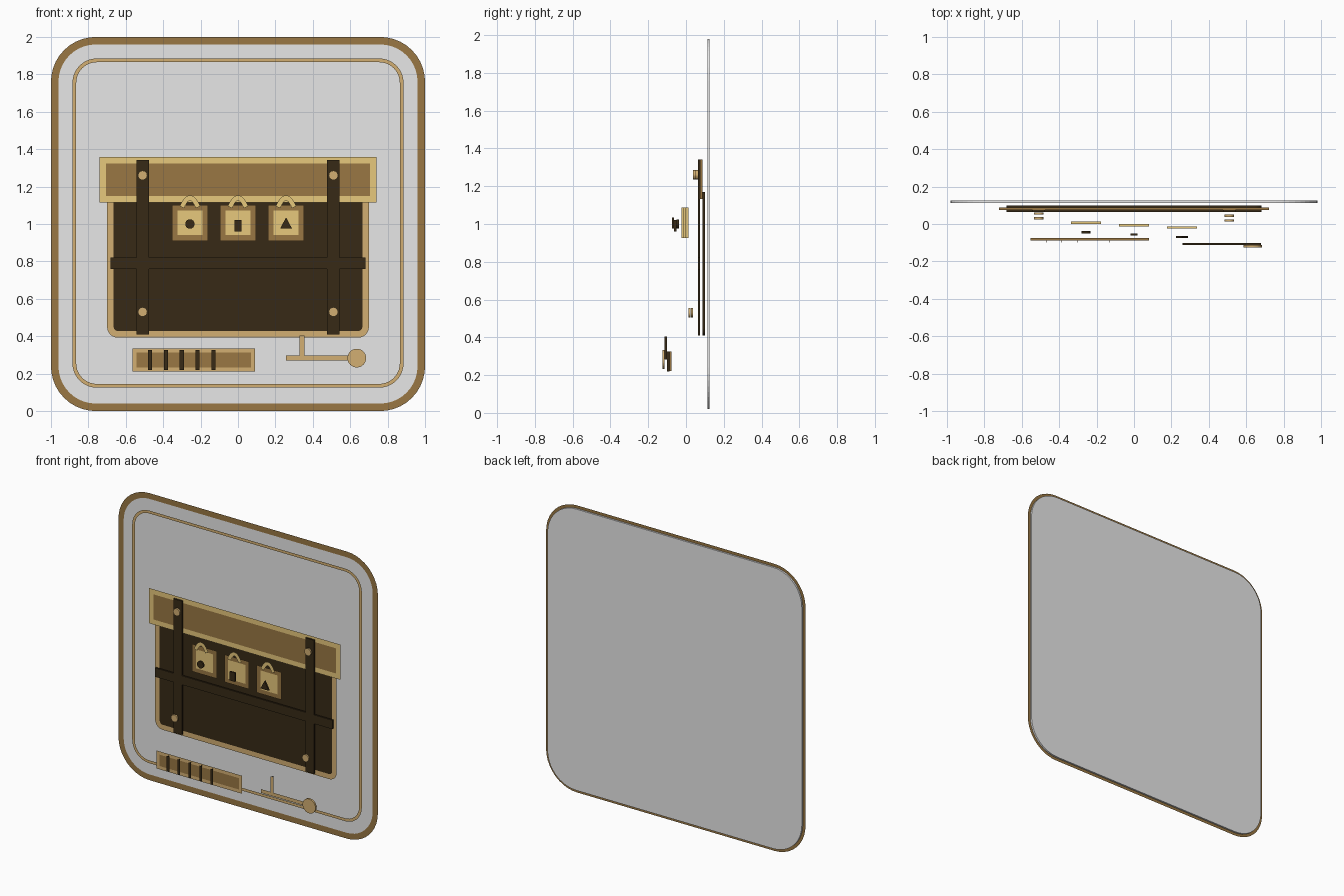
import bpy, bmesh, math

cube = bpy.data.objects.get("Cube")
if cube:
    bpy.data.objects.remove(cube)

THICK = 0.012


def material(name, rgb):
    m = bpy.data.materials.new(name)
    m.use_nodes = True
    m.diffuse_color = (*rgb, 1)
    m.node_tree.nodes["Principled BSDF"].inputs["Base Color"].default_value = (*rgb, 1)
    return m


GREY = material("panel grey", (0.8, 0.8, 0.8))
BROWN = material("leather brown", (0.32, 0.185, 0.056))
TAN = material("brass tan", (0.65, 0.43, 0.17))
GOLD = material("pale gold", (0.87, 0.63, 0.22))
DARK = material("dark brown", (0.038, 0.023, 0.008))


def layer(k):
    """Centre depth of the k-th layer, counted from the back panel."""
    return 0.119 - 0.01253 * k


def finish(name, bm, mat):
    me = bpy.data.meshes.new(name)
    bm.to_mesh(me)
    bm.free()
    me.materials.append(mat)
    ob = bpy.data.objects.new(name, me)
    bpy.context.collection.objects.link(ob)


def plate(name, pts, k, mat):
    """Solid flat shape from an outline in x, z."""
    bm = bmesh.new()
    y = layer(k)
    front = [bm.verts.new((x, y - THICK / 2, z)) for x, z in pts]
    back = [bm.verts.new((x, y + THICK / 2, z)) for x, z in pts]
    bm.faces.new(front)
    bm.faces.new(back[::-1])
    for i in range(len(pts)):
        bm.faces.new((front[i - 1], back[i - 1], back[i], front[i]))
    bmesh.ops.recalc_face_normals(bm, faces=bm.faces)
    finish(name, bm, mat)


def band(name, side_a, side_b, k, mat, closed):
    """Flat strip between two matching outlines, just ahead of its layer."""
    bm = bmesh.new()
    y = layer(k) - THICK / 2 - 0.001
    a = [bm.verts.new((x, y, z)) for x, z in side_a]
    b = [bm.verts.new((x, y, z)) for x, z in side_b]
    n = len(a)
    for i in range(n if closed else n - 1):
        j = (i + 1) % n
        f = bm.faces.new((a[i], a[j], b[j], b[i]))
        f.normal_update()
        if f.normal.y > 0:
            f.normal_flip()
    finish(name, bm, mat)


def rect(x0, x1, z0, z1, r=0.0, seg=10):
    if r <= 0:
        return [(x0, z0), (x1, z0), (x1, z1), (x0, z1)]
    pts = []
    corners = [(x1 - r, z0 + r), (x1 - r, z1 - r), (x0 + r, z1 - r), (x0 + r, z0 + r)]
    for c, (cx, cz) in enumerate(corners):
        for i in range(seg + 1):
            t = math.pi / 2 * (c - 1 + i / seg)
            pts.append((cx + r * math.cos(t), cz + r * math.sin(t)))
    return pts


def disc(cx, cz, r, n=24):
    return [(cx + r * math.cos(math.tau * i / n), cz + r * math.sin(math.tau * i / n))
            for i in range(n)]


def border(name, x0, x1, z0, z1, w, k, mat, r=0.0):
    """Rectangular outline of width w centred on the given rectangle."""
    h = w / 2
    band(name, rect(x0 - h, x1 + h, z0 - h, z1 + h, r + h if r else 0),
         rect(x0 + h, x1 - h, z0 + h, z1 - h, r - h if r else 0), k, mat, True)


def line(name, pts, w, k, mat):
    """Flat open stroke along a path."""
    a, b = [], []
    for i, (x, z) in enumerate(pts):
        p, q = pts[max(i - 1, 0)], pts[min(i + 1, len(pts) - 1)]
        dx, dz = q[0] - p[0], q[1] - p[1]
        s = w / 2 / math.hypot(dx, dz)
        a.append((x - dz * s, z + dx * s))
        b.append((x + dz * s, z - dx * s))
    band(name, a, b, k, mat, False)


# Back panel with its two rims
plate("back_panel", rect(-0.98, 0.98, 0.02, 1.98, 0.22), 0, GREY)
border("outer_rim", -0.98, 0.98, 0.02, 1.98, 0.04, 0, BROWN, 0.22)
border("inner_rim", -0.875, 0.875, 0.135, 1.875, 0.02, 1, TAN, 0.12)

# Chest body and lid
plate("chest_body", rect(-0.682, 0.682, 0.41, 1.17, 0.04), 2, DARK)
border("body_trim", -0.682, 0.682, 0.41, 1.17, 0.035, 2, TAN, 0.04)
plate("chest_lid", rect(-0.722, 0.722, 1.132, 1.342), 3, BROWN)
border("lid_trim", -0.722, 0.722, 1.132, 1.342, 0.035, 3, GOLD)

# Straps
plate("cross_strap", rect(-0.683, 0.683, 0.76, 0.822), 4, DARK)
for side, x in (("right", -0.51), ("left", 0.51)):
    plate(side + "_strap", rect(x - 0.033, x + 0.033, 0.41, 1.342), 4, DARK)

# Rivets, each one layer further forward
k = 5
for level, z in (("upper", 1.26), ("lower", 0.53)):
    for side, x in (("right", -0.51), ("left", 0.51)):
        plate(f"{level}_{side}_rivet", disc(x, z, 0.025), k, TAN)
        k += 1

# Three padlocks with shackles
for i, x in enumerate((-0.257, 0, 0.257)):
    box = (x - 0.081, x + 0.081, 0.925, 1.087)
    plate(f"padlock_{i}", rect(*box), 9 + i, GOLD)
    border(f"padlock_rim_{i}", *box, 0.03, 9 + i, BROWN)
    arch = []
    for s in range(13):
        t = s / 12
        arch.append((x - 0.043 + 0.086 * t, 1.09 + 0.2 * t * (1 - t)))
    line(f"shackle_{i}", arch, 0.026, 12, GOLD)

# Keyholes: round, square, triangular
plate("round_keyhole", disc(-0.257, 1.0, 0.025), 13, DARK)
plate("square_keyhole", rect(-0.02, 0.02, 0.96, 1.022), 14, DARK)
plate("triangle_keyhole", [(0.225, 0.975), (0.289, 0.975), (0.257, 1.035)], 15, DARK)

# Tally bar
plate("tally_bar", rect(-0.553, 0.08, 0.222, 0.324), 16, BROWN)
border("tally_bar_rim", -0.553, 0.08, 0.222, 0.324, 0.023, 16, TAN)
for i in range(5):
    x = -0.47 + 0.0845 * i
    line(f"tally_mark_{i}", [(x, 0.22), (x, 0.326)], 0.022, 17, DARK)
    plate(f"tally_core_{i}", rect(x - 0.001, x + 0.001, 0.22, 0.326), 17, DARK)

# Key: thin core, flat shaft and bit, round head
plate("key_shaft_core", rect(0.26, 0.68, 0.282, 0.284), 18, DARK)
plate("key_bit_core", rect(0.341, 0.343, 0.284, 0.405), 18, DARK)
line("key_shaft", [(0.257, 0.283), (0.68, 0.283)], 0.026, 18, TAN)
line("key_bit", [(0.342, 0.29), (0.342, 0.405)], 0.026, 18, TAN)
plate("key_head", disc(0.635, 0.283, 0.05, 32), 19, TAN)
